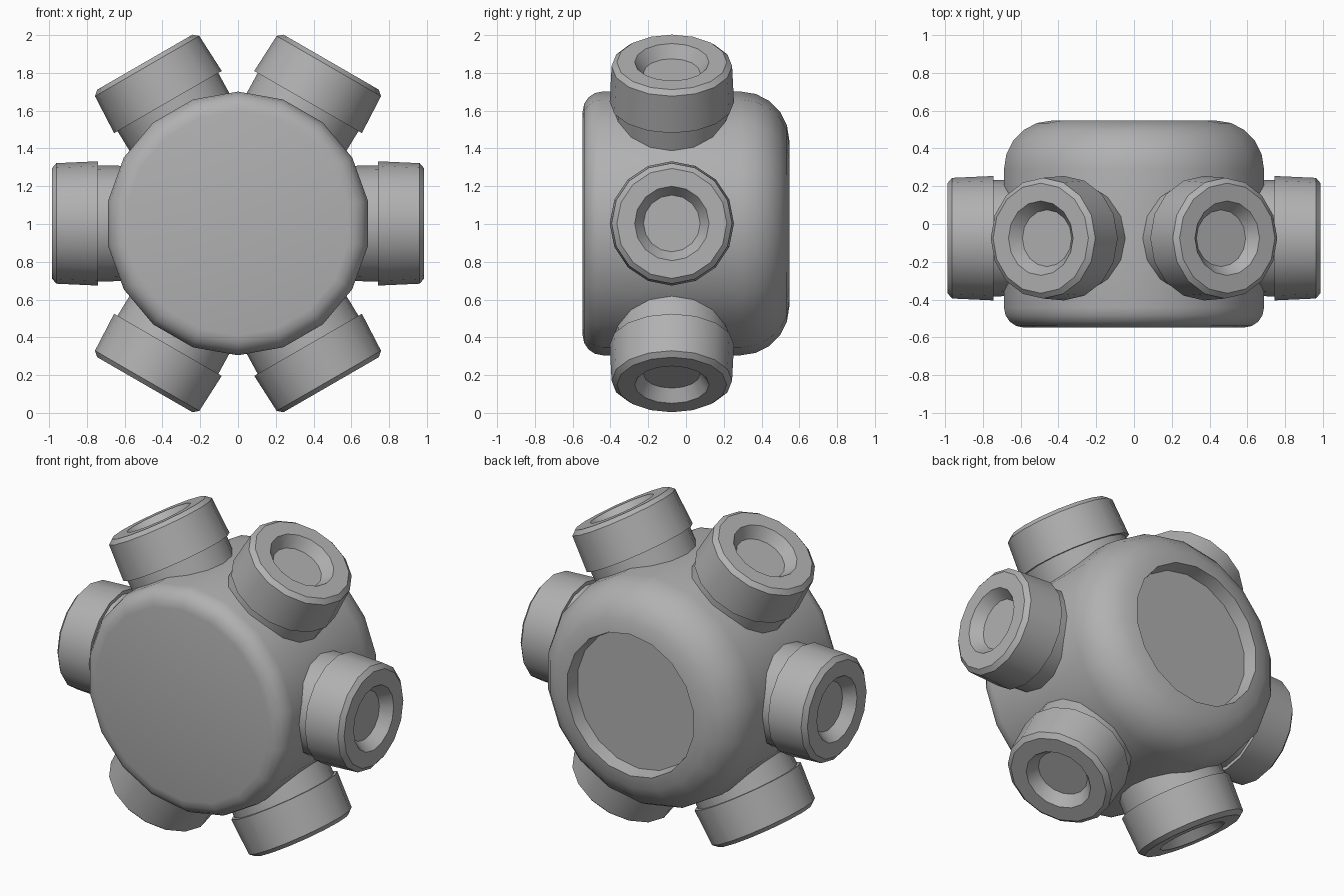
import bpy, bmesh, math
from mathutils import Vector

if "Cube" in bpy.data.objects:
    bpy.data.objects.remove(bpy.data.objects["Cube"])

CENTRE = Vector((0, 0, 1.003))

# Dark grey for every part
grey = bpy.data.materials.new("dark_grey")
grey.diffuse_color = (0.44, 0.44, 0.44, 1)
grey.use_nodes = True
grey.node_tree.nodes["Principled BSDF"].inputs["Base Color"].default_value = grey.diffuse_color


def lathe(name, profile, sides, origin, axis, up, smooth=30):
    """Revolve (radius, height) points about axis and cap both ends."""
    axis, up = Vector(axis).normalized(), Vector(up)
    side = axis.cross(up)
    bm = bmesh.new()
    rings = []
    for r, h in profile:
        base = origin + axis * h
        ring = []
        for i in range(sides):
            a = math.tau * i / sides
            ring.append(bm.verts.new(base + (up * math.cos(a) + side * math.sin(a)) * r))
        rings.append(ring)
    for lo, hi in zip(rings, rings[1:]):
        for i in range(sides):
            j = (i + 1) % sides
            bm.faces.new((lo[i], lo[j], hi[j], hi[i]))
    bm.faces.new(rings[0][::-1])
    bm.faces.new(rings[-1])
    bmesh.ops.recalc_face_normals(bm, faces=bm.faces)
    me = bpy.data.meshes.new(name)
    bm.to_mesh(me)
    bm.free()
    me.materials.append(grey)
    ob = bpy.data.objects.new(name, me)
    bpy.context.collection.objects.link(ob)
    bpy.ops.object.select_all(action='DESELECT')
    ob.select_set(True)
    bpy.context.view_layer.objects.active = ob
    bpy.ops.object.shade_smooth_by_angle(angle=math.radians(smooth))
    return ob


def arc(r0, h0, a, b, start, end, steps):
    """Elliptical quarter round for a profile."""
    pts = []
    for i in range(steps + 1):
        t = math.radians(start + (end - start) * i / steps)
        pts.append((r0 + a * math.cos(t), h0 + b * math.sin(t)))
    return pts


# Hub: tight front round, wide back round, shallow recess in the back
hub = arc(0.593, -0.442, 0.105, 0.105, -90, 0, 4)
hub += arc(0.44, 0.29, 0.258, 0.257, 0, 90, 5)
hub += [(0.425, 0.465)]
lathe("hub", hub, 18, CENTRE, (0, 1, 0), (0, 0, 1))

# Six radial ports: neck, stepped collar, chamfered rim and tapered socket
port = [(0.30, 0.40), (0.308, 0.742), (0.329, 0.742), (0.319, 0.962),
        (0.291, 0.986), (0.197, 0.986), (0.15, 0.92)]
for k in range(6):
    a = math.radians(60 * k)
    lathe(f"port_{k + 1}", port, 16, CENTRE + Vector((0, -0.075, 0)),
          (math.cos(a), 0, math.sin(a)), (0, 1, 0))
